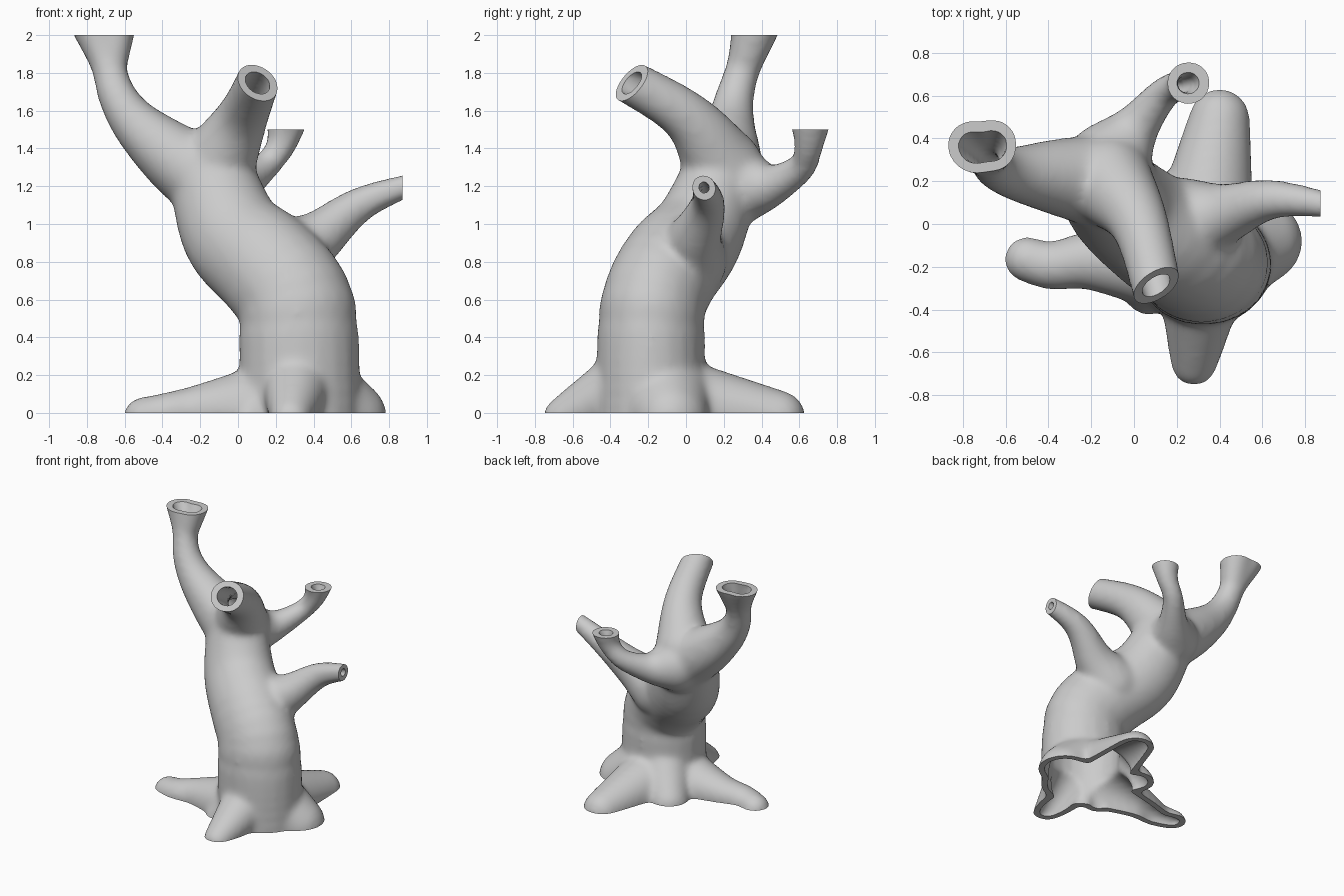
import bpy, bmesh
from mathutils import Vector, Matrix

if "Cube" in bpy.data.objects:
    bpy.data.objects.remove(bpy.data.objects["Cube"])

WALL = 0.045

# Trunk and branches: a few (x, y, z, radius) stations each
LIMBS = {
    "trunk": [(.33, -.185, -.2, .325), (.322, -.185, .4, .32), (.295, -.165, .6, .308),
              (.16, -.08, .77, .3), (-.03, .065, .95, .272), (-.15, .2, 1.28, .225)],
    "left_branch": [(-.17, .2, 1.24, .22), (-.36, .22, 1.37, .178), (-.54, .235, 1.53, .13),
                    (-.64, .26, 1.68, .103), (-.69, .31, 1.85, .095), (-.76, .37, 2.06, .128)],
    "left_lip": [(-.675, .31, 1.84, .09), (-.66, .38, 2.06, .125)],
    "front_branch": [(-.12, .2, 1.3, .21), (.025, 0, 1.57, .138), (.13, -.4, 1.81, .113)],
    "back_branch": [(-.12, .28, 1.2, .2), (0, .44, 1.2, .115), (.14, .61, 1.3, .077),
                    (.23, .65, 1.42, .08), (.26, .66, 1.56, .113)],
    "right_branch": [(.22, 0, .81, .22), (.41, .045, .92, .145), (.65, .115, 1.105, .093), (.97, .08, 1.23, .056)],
}

# Roots: (x, y, radius) along the ground, sinking from the given height to the tip
ROOTS = {
    "left_root": (.03, [(.15, -.18, .23), (-.2, -.17, .14), (-.38, -.195, .115), (-.5, -.165, .11)]),
    "front_root": (.14, [(.31, -.33, .19), (.28, -.65, .11)]),
    "right_root": (.06, [(.4, -.12, .27), (.59, -.08, .2)]),
    "back_root": (.04, [(.33, .02, .23), (.4, .49, .145)]),
    "back_buttress": (.16, [(.22, -.06, .19), (.08, .1, .15)]),
    "front_buttress": (.1, [(.15, -.25, .14), (.06, -.33, .1)]),
}
for name, (lift, path) in ROOTS.items():
    LIMBS[name] = [(x, y, lift - (lift + .025) * i / (len(path) - 1), r)
                   for i, (x, y, r) in enumerate(path)]


def spline(points, step=.22):
    """Smooth path through the points, sampled closely relative to its radius."""
    p = [Vector(q) for q in points]
    p = [2 * p[0] - p[1]] + p + [2 * p[-1] - p[-2]]
    for a, b, c, d in zip(p, p[1:], p[2:], p[3:]):
        n = max(2, int((c - b).length / (step * min(b[3], c[3]))))
        for i in range(n + 1):
            t = i / n
            yield .5 * (2 * b + (c - a) * t + (2 * a - 5 * b + 4 * c - d) * t * t
                        + (3 * b - a - 3 * c + d) * t ** 3)


def skin(inset, rounds):
    """Blend all limbs into one closed surface, inset by the wall thickness."""
    bm = bmesh.new()
    for name, path in LIMBS.items():
        depth = .9 if name == "trunk" else 1      # the trunk is slightly flattened
        for q in spline(path):
            r = max(q[3] - inset, .5 * q[3]) if inset else q[3]
            bmesh.ops.create_icosphere(bm, subdivisions=3, radius=r,
                                       matrix=Matrix.Translation(q.to_3d()) @ Matrix.Diagonal((1, depth, 1, 1)))
    me = bpy.data.meshes.new("blend")
    bm.to_mesh(me)
    bm.free()
    ob = bpy.data.objects.new("blend", me)
    bpy.context.collection.objects.link(ob)
    rem = ob.modifiers.new("merge", 'REMESH')
    rem.mode, rem.voxel_size = 'VOXEL', .02
    smo = ob.modifiers.new("soften", 'SMOOTH')
    smo.factor, smo.iterations = .5, rounds
    dg = bpy.context.evaluated_depsgraph_get()
    result = bpy.data.meshes.new_from_object(ob.evaluated_get(dg))
    bpy.data.objects.remove(ob)
    return result


# Bark outside, hollow inside
bm = bmesh.new()
bm.from_mesh(skin(WALL, 5))
bmesh.ops.reverse_faces(bm, faces=bm.faces[:])
bm.from_mesh(skin(0, 16))

# Open ends: point, outward direction, reach of the cut
ENDS = [((-.71, .375, 2.0), (0, 0, 1), .36),
        ((.1, -.295, 1.74), (.45, -.7, .55), .25),
        ((.26, .66, 1.5), (0, 0, 1), .22),
        ((.87, .08, 1.21), (1, 0, 0), .2),
        ((.1, 0, 0), (0, 0, -1), 9)]

# Saw off the ends and close the wall between bark and hollow
for co, no, reach in ENDS:
    co, no = Vector(co), Vector(no).normalized()
    faces = [f for f in bm.faces if (f.calc_center_median() - co).length < reach]
    geom = list({g for f in faces for g in (*f.verts, *f.edges)}) + faces
    bmesh.ops.bisect_plane(bm, geom=geom, plane_co=co, plane_no=no, clear_outer=True)
    rim = [e for e in bm.edges if e.is_boundary
           and all(abs((v.co - co).dot(no)) < 1e-4 for v in e.verts)]
    cap = bmesh.ops.triangle_fill(bm, edges=rim, use_beauty=True, normal=no)
    for f in cap["geom"]:
        if isinstance(f, bmesh.types.BMFace):
            f.normal_update()
            if f.normal.dot(no) < 0:
                f.normal_flip()

mesh = bpy.data.meshes.new("hollow_tree")
bm.to_mesh(mesh)
bm.free()
tree = bpy.data.objects.new("hollow_tree", mesh)
bpy.context.collection.objects.link(tree)

grey = bpy.data.materials.new("pale_grey")
grey.diffuse_color = (.6, .6, .6, 1)
grey.use_nodes = True
grey.node_tree.nodes["Principled BSDF"].inputs["Base Color"].default_value = grey.diffuse_color
mesh.materials.clear()
mesh.materials.append(grey)

bpy.context.view_layer.objects.active = tree
tree.select_set(True)
bpy.ops.object.shade_smooth_by_angle(angle=.7)
